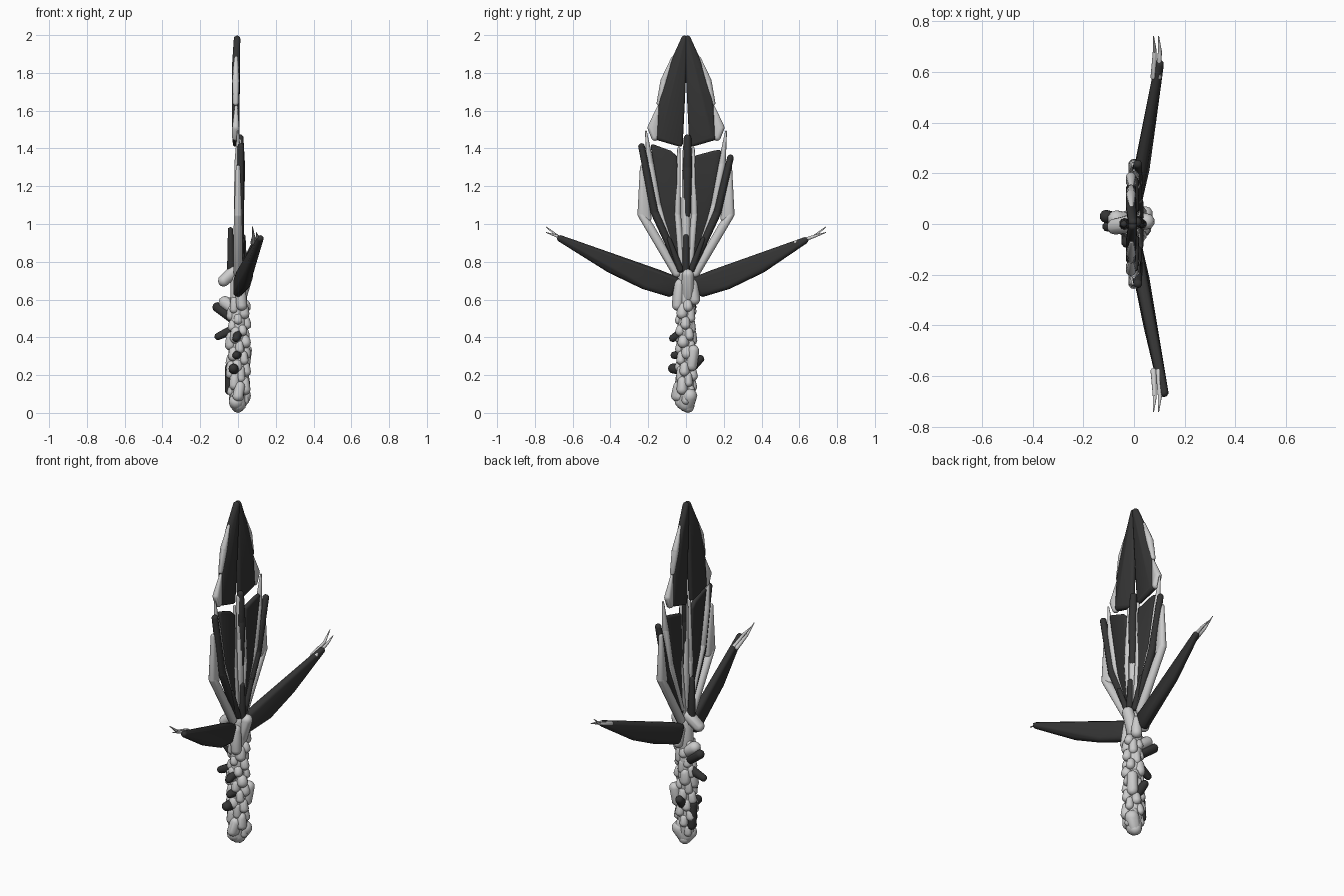
import bpy, bmesh, math, random
from mathutils import Matrix, Vector

random.seed(4)
dark = bpy.data.materials.new("dark_metal")
dark.diffuse_color = (0.035, 0.035, 0.035, 1)


def hull_into(bm, balls):
    """Convex skin around a few balls (x, y, z, radius)."""
    tmp = bmesh.new()
    for x, y, z, r in balls:
        bmesh.ops.create_icosphere(tmp, subdivisions=2, radius=r,
                                   matrix=Matrix.Translation((x, y, z)))
    res = bmesh.ops.convex_hull(tmp, input=tmp.verts)
    junk = {v for v in res["geom_interior"] + res["geom_unused"]
            if isinstance(v, bmesh.types.BMVert)}
    bmesh.ops.delete(tmp, geom=list(junk), context='VERTS')
    me = bpy.data.meshes.new("tmp")
    tmp.to_mesh(me)
    tmp.free()
    bm.from_mesh(me)
    bpy.data.meshes.remove(me)


def finish(name, bm, mat):
    me = bpy.data.meshes.new(name)
    bm.to_mesh(me)
    bm.free()
    for p in me.polygons:
        p.use_smooth = True
    if mat:
        me.materials.append(mat)
    ob = bpy.data.objects.new(name, me)
    bpy.context.collection.objects.link(ob)
    return ob


def hull(name, balls, mat=None):
    bm = bmesh.new()
    hull_into(bm, balls)
    return finish(name, bm, mat)


def chain(name, balls, mat=None):
    bm = bmesh.new()
    for a, b in zip(balls, balls[1:]):
        hull_into(bm, [a, b])
    return finish(name, bm, mat)


def flip(balls, s, dz=0):
    return [(x, s * y, z + dz, r) for x, y, z, r in balls]


for s, side in ((-1, "left"), (1, "right")):
    up = -0.03 if s > 0 else 0.0
    # Spear tip: dark leaf with pale outer edges
    hull("tip_blade_" + side, flip([
        (-.005, .008, 1.98, .018), (-.012, .065, 1.85, .02),
        (-.012, .125, 1.66, .02), (-.012, .14, 1.46, .02),
        (-.012, .033, 1.425, .016), (-.01, .022, 1.70, .016)], s), dark)
    chain("tip_edge_upper_" + side, flip([
        (-.01, .07, 1.88, .008), (-.012, .115, 1.76, .02),
        (-.012, .142, 1.64, .014)], s))
    hull("tip_edge_lower_" + side, flip([
        (-.01, .145, 1.62, .008), (-.012, .185, 1.51, .02),
        (-.012, .165, 1.46, .02)], s))

    # Fan of blades and rods below the tip
    hull("fan_blade_" + side, flip([
        (.005, .035, .82, .012), (.005, .06, 1.35, .015),
        (.005, .15 if s > 0 else .085, 1.375, .014),
        (.005, .175, 1.41 + up, .012), (.005, .105, 1.0, .012)], s), dark)
    chain("inner_rod_" + side, flip([
        (.005, .02, .76, .018), (.008, .045, 1.05, .018),
        (.005, .038, 1.40, .008)], s))
    chain("thin_spike_" + side, flip([
        (0, .04, .8, .014), (0, .15, 1.1, .022),
        (0, .19, 1.32, .02), (0, .212, 1.49, .005)], s))
    chain("dark_rod_" + side, flip([
        (.01, .04, .78, .018), (.012, .165, 1.06, .022),
        (.015, .235, 1.41 + 2 * up, .018)], s), dark)
    hull("outer_strut_low_" + side, flip([
        (0, .05, .74, .024), (0, .19, .98, .024), (0, .235, 1.05, .022)], s))
    hull("outer_strut_high_" + side, flip([
        (0, .235, 1.05, .022), (0, .20, 1.03, .018),
        (0, .232, 1.30, .012)], s))
    hull("short_spike_" + side, flip([
        (.02, .03, .76, .018), (.025, .09, .92, .012)], s), dark)

    # Long side wings with whiskers at the ends
    tx = .10 if s > 0 else .118
    ty = .63 if s > 0 else .665
    hull("side_wing_" + side, flip([
        (0, .09, .64, .026), (.0, .06, .70, .025), (.01, .14, .735, .022),
        (.04, .22, .675, .022), (.062, .40, .765, .025),
        (tx, ty, .913 + (0 if s > 0 else .01), .018)], s), dark)
    for k, (dx, ez) in enumerate(((-.008, .985), (.012, .955))):
        chain("whisker_%s_%d" % (side, k), flip([
            (.085 + dx, .58, .90, .012), (.09 + dx, .68, .935, .008),
            (.085 + dx, .74, ez, .002)], s))

# Centre rod, pale below and dark above
chain("centre_rod", [(.005, 0, .72, .026), (.008, 0, 1.2, .022), (.005, 0, 1.44, .016)])
chain("centre_spine", [(.012, .005, 1.05, .02), (.014, .007, 1.3, .025),
                       (.01, .008, 1.455, .02)], dark)
chain("back_spike", [(-.035, 0, .72, .025), (-.04, 0, .97, .014)], dark)
chain("front_spike", [(.03, 0, .75, .02), (.025, 0, .93, .016)], dark)

# Knobbly handle: core, then a winding crust of pebbles
chain("handle_core", [(0, 0, .05, .045), (0, 0, .3, .042), (0, 0, .55, .045),
                      (0, 0, .72, .04)])
bm = bmesh.new()
for i in range(44):
    z = .065 + i * .0118
    a = i * 2.4
    d = random.uniform(.034, .046)
    r = random.uniform(.022, .031)
    c, sn = math.cos(a) * d, math.sin(a) * d * .85
    hull_into(bm, [(c, sn, z, r), (c * .9, sn * .9, z + random.uniform(.015, .05), r * .9)])
hull_into(bm, [(0, .01, .035, .035), (-.01, -.02, .06, .04)])
hull_into(bm, [(.0, .01, .031, .031), (.03, .02, .09, .04)])
finish("handle_pebbles", bm, None)

# Larger stones around the collar
collar = [[(.05, .01, .73, .032), (.015, .01, .62, .034)],
          [(-.075, -.01, .70, .032), (-.02, 0, .75, .035)],
          [(-.07, .02, .585, .034), (-.02, .01, .55, .036)],
          [(.02, .045, .60, .03), (.01, .035, .68, .03)],
          [(.02, -.045, .57, .03), (.01, -.035, .68, .03)],
          [(.045, .04, .33, .03), (.035, .03, .25, .03)],
          [(.0, -.05, .09, .03), (.01, -.04, .14, .028)]]
for i, balls in enumerate(collar):
    hull("collar_stone_%d" % i, balls)

# Dark thorns sticking out of the handle
thorns = [[(-.11, .03, .56, .026), (-.03, .01, .50, .026)],
          [(-.105, -.01, .405, .02), (-.03, 0, .44, .026)],
          [(-.025, -.07, .235, .026), (-.02, -.02, .23, .03)],
          [(-.01, .075, .285, .022), (0, .03, .24, .026)],
          [(-.01, -.07, .395, .02), (0, -.03, .42, .025)],
          [(-.01, -.062, .305, .02), (0, -.02, .31, .026)],
          [(-.045, .01, .12, .025), (-.045, 0, .24, .025)]]
for i, balls in enumerate(thorns):
    hull("handle_thorn_%d" % i, balls, dark)
